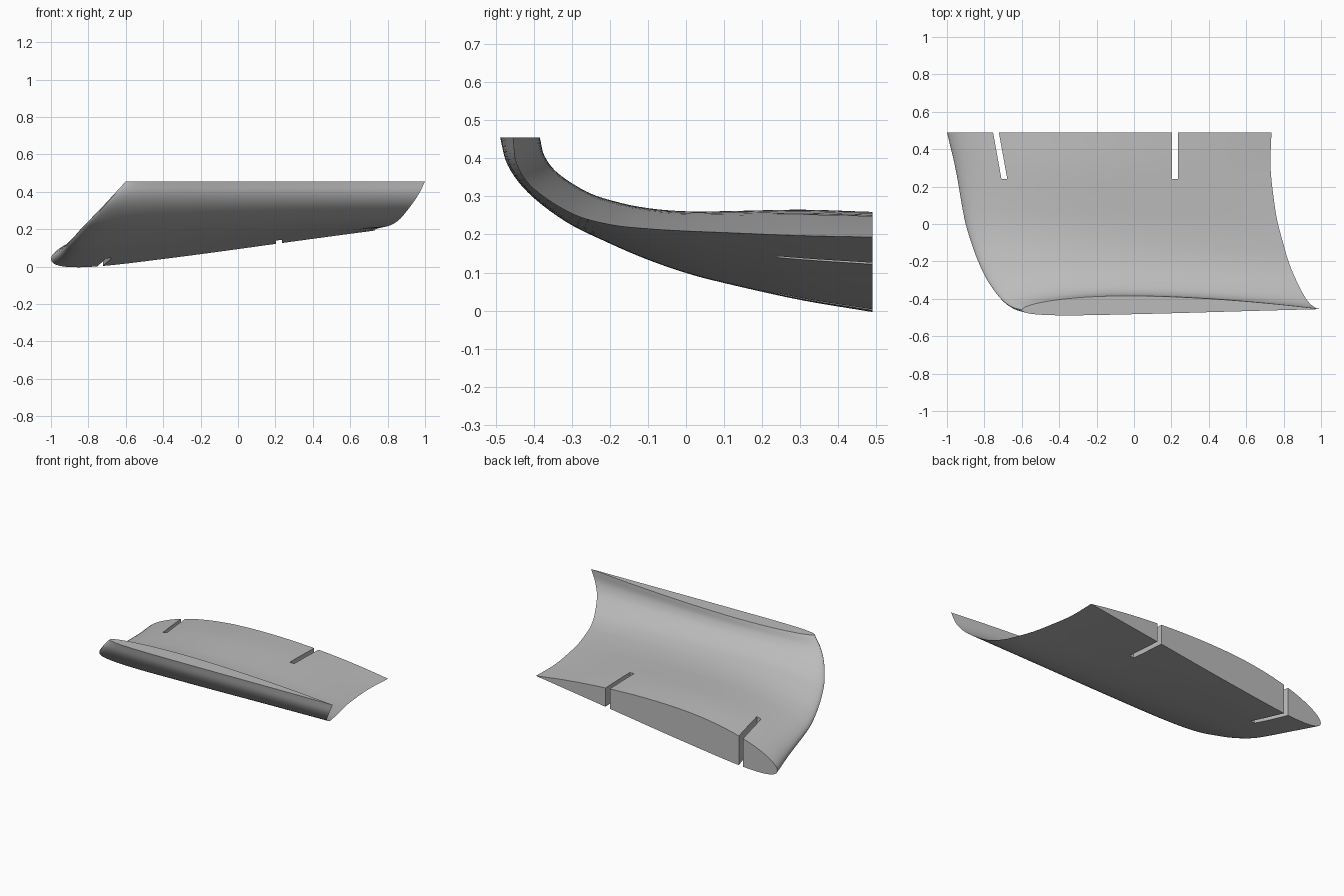
import bpy, bmesh, math
from mathutils import Vector

if "Cube" in bpy.data.objects:
    bpy.data.objects.remove(bpy.data.objects["Cube"])

grey = bpy.data.materials.new("plain grey")
grey.diffuse_color = (0.5, 0.5, 0.5, 1)
grey.use_nodes = True
grey.node_tree.nodes["Principled BSDF"].inputs["Base Color"].default_value = grey.diffuse_color

# Stations: leading edge xyz, trailing edge xyz, tilt in degrees, thickness scale
STATIONS = [
    (-1.0, .49, .04, .735, .49, .193, 0, 1.0),
    (-.955, .3, .07, .73, .3, .197, 2, .95),
    (-.92, .1, .107, .752, .1, .205, 5, .77),
    (-.90, 0, .13, .77, 0, .209, 8, .67),
    (-.87, -.1, .163, .797, -.1, .215, 14, .58),
    (-.833, -.2, .206, .826, -.2, .226, 22, .51),
    (-.785, -.3, .256, .867, -.3, .255, 36, .47),
    (-.72, -.39, .325, .92, -.4, .32, 58, .47),
    (-.66, -.44, .39, .965, -.445, .385, 76, .5),
    (-.6, -.46, .455, 1.0, -.455, .455, 90, .52),
]


def spline(i, t):
    """Catmull-Rom blend between station i and i + 1."""
    n = len(STATIONS)
    p1, p2 = STATIONS[i], STATIONS[i + 1]
    p0 = STATIONS[i - 1] if i > 0 else [2 * a - b for a, b in zip(p1, p2)]
    p3 = STATIONS[i + 2] if i + 2 < n else [2 * b - a for a, b in zip(p1, p2)]
    return [.5 * (2 * b + (c - a) * t + (2 * a - 5 * b + 4 * c - d) * t * t
                  + (3 * b - a - 3 * c + d) * t ** 3)
            for a, b, c, d in zip(p0, p1, p2, p3)]


def airfoil(n=36):
    """Cambered profile of unit chord, over the top then back underneath."""
    def at(u, side):
        half = .6 * (.2969 * math.sqrt(u) - .126 * u - .3516 * u ** 2
                     + .2843 * u ** 3 - .1036 * u ** 4)
        m, p = .03, .4
        camber = (m / p ** 2 * (2 * p * u - u * u) if u < p else
                  m / (1 - p) ** 2 * (1 - 2 * p + 2 * p * u - u * u))
        return u, camber + side * half
    us = [.5 * (1 - math.cos(math.pi * k / n)) for k in range(n + 1)]
    return [(1, 0)] + [at(u, 1) for u in us[-2::-1]] + [at(u, -1) for u in us[1:-1]]


# Curved wing tip: airfoil sections lofted along the bend
STEPS = 5
rows = [spline(i, s / STEPS) for i in range(len(STATIONS) - 1) for s in range(STEPS)]
rows.append(list(STATIONS[-1]))
bm = bmesh.new()
profile = airfoil()
rings = []
for r in rows:
    le, te, a = Vector(r[0:3]), Vector(r[3:6]), math.radians(r[6])
    up = Vector((0, math.sin(a), math.cos(a)))
    chord = (te - le).length
    rings.append([bm.verts.new(le + (te - le) * u + up * h * chord * r[7])
                  for u, h in profile])
N = len(profile)
for A, B in zip(rings, rings[1:]):
    for j in range(N):
        k = (j + 1) % N
        bm.faces.new((A[j], A[k], B[k], B[j]))
bm.faces.new(rings[0])
bm.faces.new(rings[-1])
bmesh.ops.recalc_face_normals(bm, faces=bm.faces)
mesh = bpy.data.meshes.new("wing_tip")
bm.to_mesh(mesh)
bm.free()
wing = bpy.data.objects.new("wing_tip", mesh)
bpy.context.collection.objects.link(wing)
mesh.materials.append(grey)
bpy.context.view_layer.objects.active = wing


# Slots cut through the root edge
def cut_slot(x_root, x_end, width=.031, y0=.24, y1=.6):
    slope = (x_root - x_end) / (.49 - y0)
    x1 = x_end + slope * (y1 - y0)
    b = bmesh.new()
    bmesh.ops.create_cube(b, size=1)
    for v in b.verts:
        far = v.co.y > 0
        v.co = ((x1 if far else x_end) + v.co.x * width, y1 if far else y0, v.co.z * 2)
    me = bpy.data.meshes.new("slot_cutter")
    b.to_mesh(me)
    b.free()
    cutter = bpy.data.objects.new("slot_cutter", me)
    cutter.hide_render = True
    bpy.context.collection.objects.link(cutter)
    me.materials.append(grey)
    mod = wing.modifiers.new("slot", 'BOOLEAN')
    mod.operation, mod.solver, mod.object = 'DIFFERENCE', 'EXACT', cutter
    bpy.ops.object.modifier_apply(modifier=mod.name)
    bpy.data.objects.remove(cutter)


cut_slot(.22, .22)
cut_slot(-.738, -.693)

wing.select_set(True)
bpy.ops.object.shade_smooth_by_angle(angle=math.radians(35))
